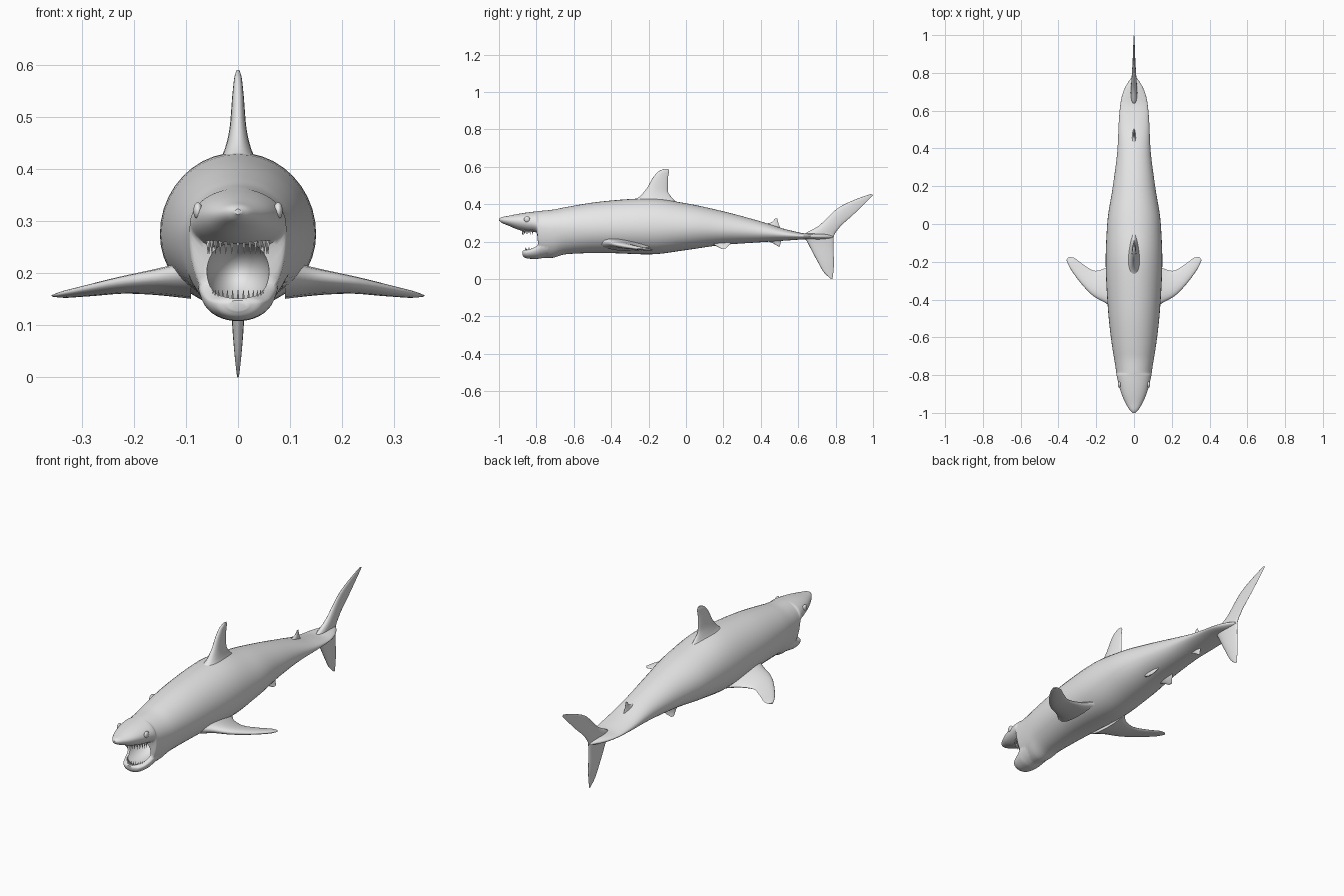
import bpy, bmesh, math
from mathutils import Vector, Matrix

grey = bpy.data.materials.new("plain grey")
grey.diffuse_color = (0.8, 0.8, 0.8, 1)


def smooth(rows, n):
    """Refine rows of numbers with a spline that does not overshoot."""
    def slope(a, b):
        return 2 * a * b / (a + b) if a * b > 0 else 0

    out, last = [], len(rows) - 1
    for i in range(last):
        for k in range(n):
            t, new = k / n, []
            for c in range(len(rows[0])):
                p, q = rows[i][c], rows[i + 1][c]
                d = q - p
                m0 = slope(p - rows[i - 1][c], d) if i else d
                m1 = slope(d, rows[i + 2][c] - q) if i + 2 <= last else d
                new.append(p + t * m0 + t * t * (3 * d - 2 * m0 - m1)
                           + t ** 3 * (m0 + m1 - 2 * d))
            out.append(new)
    return out + [list(rows[-1])]


def finish(name, bm):
    bmesh.ops.recalc_face_normals(bm, faces=bm.faces)
    me = bpy.data.meshes.new(name)
    bm.to_mesh(me)
    bm.free()
    me.materials.append(grey)
    ob = bpy.data.objects.new(name, me)
    bpy.context.collection.objects.link(ob)
    return ob


def shade(ob, angle=40):
    bpy.ops.object.select_all(action='DESELECT')
    ob.select_set(True)
    bpy.context.view_layer.objects.active = ob
    bpy.ops.object.shade_smooth_by_angle(angle=math.radians(angle))


def loft(name, rings):
    bm = bmesh.new()
    vs = [[bm.verts.new(p) for p in r] for r in rings]
    n = len(vs[0])
    for a, b in zip(vs, vs[1:]):
        for i in range(n):
            j = (i + 1) % n
            bm.faces.new((a[i], a[j], b[j], b[i]))
    bm.faces.new(vs[0])
    bm.faces.new(vs[-1])
    return finish(name, bm)


def hull(name, rows, n=5, sides=40):
    """Rows: y, top z, bottom z, half width, z of the widest point."""
    rings = []
    for y, top, bot, w, zc in smooth(rows, n):
        ring = []
        for i in range(sides):
            a = 2 * math.pi * i / sides
            s = math.sin(a)
            ring.append((w * math.cos(a), y,
                         zc + s * (top - zc if s > 0 else zc - bot)))
        rings.append(ring)
    return loft(name, rings)


def fin(name, rows, axis, n=5, sides=20):
    """Rows: leading point, trailing point, half thickness."""
    flat = [(*lead, *trail, t) for lead, trail, t in rows]
    rings = []
    for r in smooth(flat, n):
        lead, trail = Vector(r[:3]), Vector(r[3:6])
        ring = []
        for i in range(sides):
            a = 2 * math.pi * i / sides
            c = (1 - math.cos(a)) / 2
            ring.append(lead.lerp(trail, c)
                        + Vector(axis) * r[6] * math.sin(a) * (1.25 - 0.6 * c))
        rings.append(ring)
    ob = loft(name, rings)
    shade(ob, 60)
    return ob


def boolean(ob, other, op):
    mod = ob.modifiers.new(op.lower(), 'BOOLEAN')
    mod.operation, mod.object, mod.solver = op, other, 'EXACT'
    bpy.context.view_layer.objects.active = ob
    bpy.ops.object.modifier_apply(modifier=mod.name)
    bpy.data.objects.remove(other)


# Body: snout, wall behind the open mouth, trunk and flat tail stem
body = hull("body", [
    (-1.0, 0.323, 0.313, 0.006, 0.318),
    (-0.985, 0.331, 0.301, 0.022, 0.317),
    (-0.95, 0.338, 0.286, 0.044, 0.313),
    (-0.90, 0.348, 0.265, 0.066, 0.31),
    (-0.85, 0.356, 0.252, 0.081, 0.305),
    (-0.80, 0.362, 0.243, 0.092, 0.295),
    (-0.785, 0.364, 0.115, 0.094, 0.275),
    (-0.72, 0.37, 0.113, 0.104, 0.27),
    (-0.64, 0.385, 0.133, 0.117, 0.27),
    (-0.45, 0.415, 0.14, 0.138, 0.272),
    (-0.20, 0.432, 0.132, 0.15, 0.275),
    (0.0, 0.405, 0.155, 0.142, 0.275),
    (0.2, 0.362, 0.183, 0.112, 0.265),
    (0.4, 0.308, 0.197, 0.087, 0.25),
    (0.55, 0.262, 0.207, 0.08, 0.235),
    (0.65, 0.243, 0.213, 0.07, 0.229),
    (0.71, 0.243, 0.212, 0.053, 0.228),
    (0.76, 0.238, 0.216, 0.025, 0.227),
    (0.785, 0.23, 0.222, 0.005, 0.226)])

# Lower jaw, joined to the body and hollowed by the mouth
jaw = hull("jaw", [
    (-0.875, 0.148, 0.128, 0.02, 0.14),
    (-0.865, 0.155, 0.116, 0.042, 0.142),
    (-0.84, 0.162, 0.109, 0.058, 0.147),
    (-0.80, 0.185, 0.108, 0.07, 0.16),
    (-0.77, 0.235, 0.112, 0.077, 0.18),
    (-0.70, 0.25, 0.13, 0.08, 0.19)])
boolean(body, jaw, 'UNION')
bm = bmesh.new()
bmesh.ops.create_uvsphere(
    bm, u_segments=32, v_segments=20, radius=1,
    matrix=Matrix.Translation((0, -0.80, 0.203))
    @ Matrix.Diagonal((0.06, 0.13, 0.062, 1)))
boolean(body, finish("mouth_cutter", bm), 'DIFFERENCE')
shade(body, 45)

# Dorsal fin
fin("dorsal_fin", [
    ((0, -0.31, 0.405), (0, -0.01, 0.385), 0.05),
    ((0, -0.25, 0.44), (0, -0.065, 0.425), 0.027),
    ((0, -0.21, 0.485), (0, -0.097, 0.475), 0.016),
    ((0, -0.175, 0.545), (0, -0.097, 0.535), 0.011),
    ((0, -0.145, 0.577), (0, -0.09, 0.575), 0.007),
    ((0, -0.115, 0.59), (0, -0.095, 0.588), 0.003)], (1, 0, 0))

# Tail fin, upper lobe tip to lower lobe tip
fin("tail_fin", [
    ((0, 0.988, 0.455), (0, 1.0, 0.449), 0.002),
    ((0, 0.93, 0.435), (0, 0.972, 0.42), 0.004),
    ((0, 0.82, 0.385), (0, 0.895, 0.345), 0.008),
    ((0, 0.71, 0.285), (0, 0.82, 0.275), 0.014),
    ((0, 0.63, 0.233), (0, 0.79, 0.225), 0.018),
    ((0, 0.65, 0.195), (0, 0.788, 0.17), 0.015),
    ((0, 0.70, 0.10), (0, 0.791, 0.09), 0.011),
    ((0, 0.738, 0.035), (0, 0.788, 0.04), 0.006),
    ((0, 0.772, 0.003), (0, 0.783, 0.0), 0.002)], (1, 0, 0))

# Small fins near the tail
fin("second_dorsal_fin", [
    ((0, 0.41, 0.295), (0, 0.51, 0.265), 0.012),
    ((0, 0.455, 0.302), (0, 0.495, 0.295), 0.006),
    ((0, 0.478, 0.325), (0, 0.488, 0.325), 0.002)], (1, 0, 0))
fin("anal_fin", [
    ((0, 0.41, 0.21), (0, 0.51, 0.215), 0.012),
    ((0, 0.46, 0.194), (0, 0.505, 0.19), 0.006),
    ((0, 0.492, 0.175), (0, 0.502, 0.174), 0.002)], (1, 0, 0))

for side, word in ((1, "left"), (-1, "right")):
    # Pectoral fin
    fin(word + "_pectoral_fin", [
        ((side * 0.09, -0.47, 0.20), (side * 0.09, -0.18, 0.17), 0.036),
        ((side * 0.14, -0.425, 0.195), (side * 0.145, -0.23, 0.168), 0.025),
        ((side * 0.217, -0.38, 0.185), (side * 0.205, -0.248, 0.168), 0.016),
        ((side * 0.296, -0.295, 0.17), (side * 0.275, -0.21, 0.161), 0.01),
        ((side * 0.345, -0.222, 0.16), (side * 0.32, -0.178, 0.157), 0.006),
        ((side * 0.358, -0.19, 0.157), (side * 0.345, -0.174, 0.156), 0.002)],
        (0, 0, 1))
    # Pelvic fin
    fin(word + "_pelvic_fin", [
        ((side * 0.04, 0.10, 0.205), (side * 0.04, 0.25, 0.205), 0.016),
        ((side * 0.052, 0.155, 0.18), (side * 0.052, 0.23, 0.18), 0.008),
        ((side * 0.065, 0.19, 0.162), (side * 0.065, 0.213, 0.163), 0.003)],
        (1, 0, 0))
    # Eye: flattened ball
    bm = bmesh.new()
    bmesh.ops.create_uvsphere(
        bm, u_segments=20, v_segments=12, radius=0.016,
        matrix=Matrix.Translation((side * 0.077, -0.85, 0.32))
        @ Matrix.Diagonal((0.55, 1, 1, 1)))
    shade(finish(word + "_eye", bm))

# Teeth: small cones in an arc on each jaw
for name, sign, z, wide, deep, yc in (("upper_teeth", -1, 0.25, 0.058, 0.06, -0.815),
                                      ("lower_teeth", 1, 0.155, 0.05, 0.05, -0.81)):
    bm = bmesh.new()
    for i in range(15):
        a = math.radians(-84 + 12 * i)
        spot = Matrix.Translation((wide * math.sin(a), yc - deep * math.cos(a), z))
        turn = Matrix.Rotation(math.pi if sign < 0 else 0, 4, 'X')
        bmesh.ops.create_cone(bm, cap_ends=True, segments=6, radius1=0.004,
                              radius2=0.0005, depth=0.026, matrix=spot @ turn)
    finish(name, bm)
